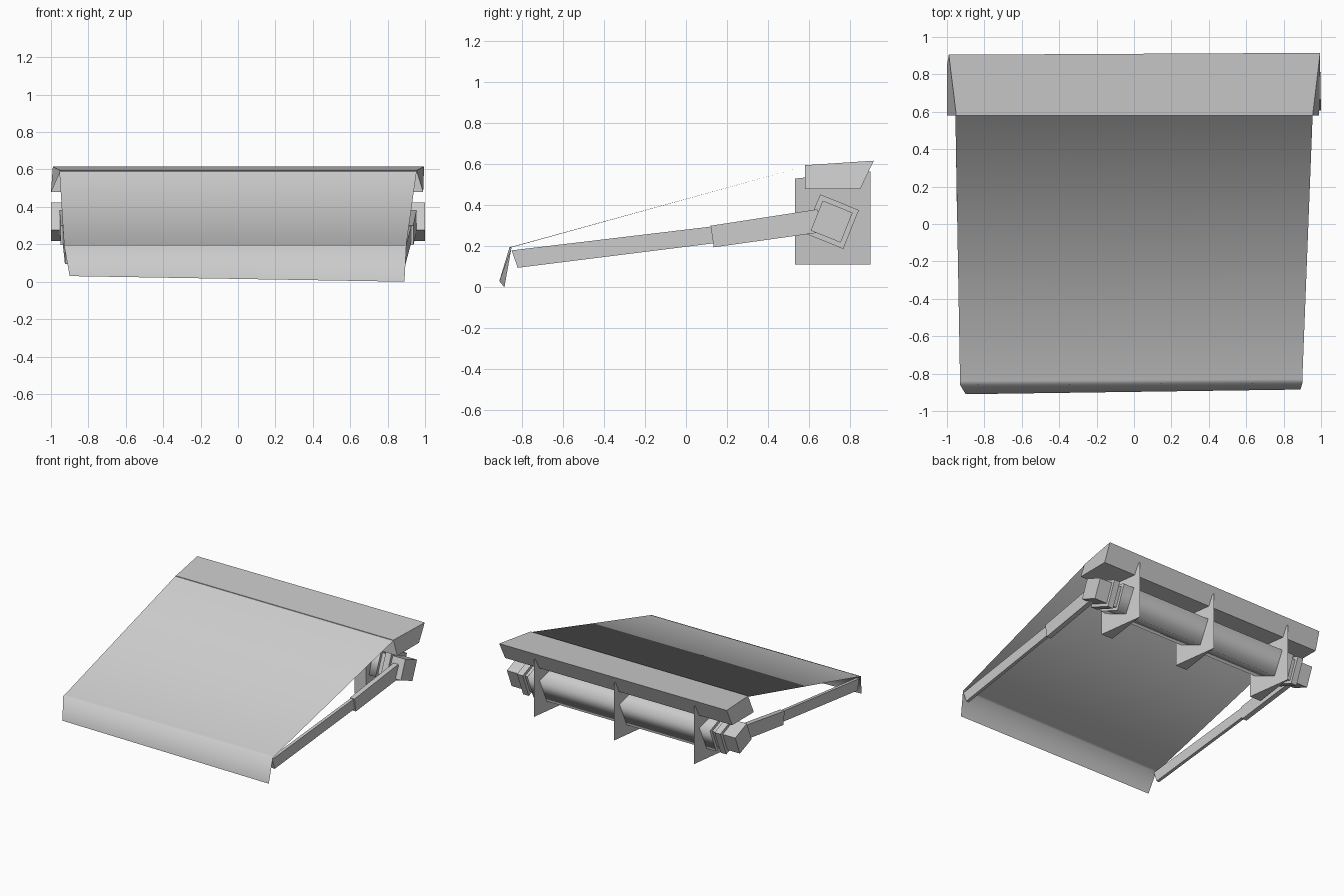
import bpy, bmesh
from math import radians
from mathutils import Matrix, Vector

if "Cube" in bpy.data.objects:
    bpy.data.objects.remove(bpy.data.objects["Cube"], do_unlink=True)

GREY = (0.6, 0.6, 0.6, 1)
grey = bpy.data.materials.new("plain_grey")
grey.use_nodes = True
grey.diffuse_color = GREY
grey.node_tree.nodes["Principled BSDF"].inputs["Base Color"].default_value = GREY


def finish(bm, name, solid=True):
    if solid:
        bmesh.ops.recalc_face_normals(bm, faces=bm.faces)
    mesh = bpy.data.meshes.new(name)
    bm.to_mesh(mesh)
    bm.free()
    mesh.materials.append(grey)
    obj = bpy.data.objects.new(name, mesh)
    bpy.context.collection.objects.link(obj)
    return obj


def loft(name, rings):
    """Closed solid between two matching outlines."""
    bm = bmesh.new()
    a, b = [[bm.verts.new(p) for p in ring] for ring in rings]
    bm.faces.new(a)
    bm.faces.new(b)
    for i in range(len(a)):
        j = (i + 1) % len(a)
        bm.faces.new((a[i], a[j], b[j], b[i]))
    return finish(bm, name)


def square_bar(name, x0, x1, side, smooth=False):
    """Square bar along x, turned about the roller axis."""
    bm = bmesh.new()
    bmesh.ops.create_cube(bm, size=1, matrix=Matrix.Translation(((x0 + x1) / 2, 0.71, 0.32))
                          @ Matrix.Rotation(radians(-22), 4, 'X')
                          @ Matrix.Diagonal((x1 - x0, side, side, 1)))
    for f in bm.faces:
        f.smooth = smooth and abs(f.normal.x) < 0.5
    return finish(bm, name)


# Cloth with hanging valance and a tiny upturned lip at the hood
left_edge = [(-0.90, -0.91, 0.03), (-0.93, -0.86, 0.195), (-0.93, -0.84, 0.20),
             (-0.955, 0.58, 0.59), (-0.955, 0.581, 0.594)]
right_edge = [(0.89, -0.885, 0.0), (0.90, -0.85, 0.195), (0.90, -0.83, 0.20),
              (0.955, 0.58, 0.59), (0.955, 0.581, 0.594)]
bm = bmesh.new()
rows = [(bm.verts.new(l), bm.verts.new(r)) for l, r in zip(left_edge, right_edge)]
for (a, b), (c, d) in zip(rows, rows[1:]):
    bm.faces.new((a, b, d, c)).smooth = True
finish(bm, "awning_cloth", solid=False)

# Hood over the roller: bottom outline, then top outline
loft("hood", [
    [(-1, 0.58, 0.48), (0.99, 0.58, 0.48), (0.99, 0.85, 0.48), (-1, 0.85, 0.48)],
    [(-0.95, 0.58, 0.595), (0.955, 0.58, 0.595), (0.995, 0.915, 0.617), (-0.99, 0.905, 0.615)],
])

# Roller, its core and the end collars
square_bar("roller", -0.8, 0.8, 0.204, smooth=True)
square_bar("roller_core", -1, 1, 0.157)
for side, s in (("left", 1), ("right", -1)):
    square_bar(side + "_collar", *sorted((0.84 * s, 0.89 * s)), 0.204)

# Wall brackets, wedge shaped in plan
for place, x in (("left", 0.7), ("middle", 0), ("right", -0.7)):
    loft(place + "_bracket", [
        [(x, 0.90, 0.11), (x - 0.05, 0.53, 0.11), (x + 0.05, 0.53, 0.11)],
        [(x, 0.90, 0.565), (x - 0.05, 0.53, 0.53), (x + 0.05, 0.53, 0.53)],
    ])

# Folding arms, each a thick rear sleeve and a slim front bar
sleeve = [(0.12, 0.30), (0.64, 0.38), (0.67, 0.27), (0.135, 0.195)]
bar = [(-0.85, 0.18), (0.14, 0.298), (0.14, 0.215), (-0.82, 0.095)]


def arm_part(name, profile, s, rear, front, thick):
    def ring(inset):
        return [(s * (front + (rear - front) * (y + 0.85) / 1.5 - inset), y, z)
                for y, z in profile]
    return loft(name, [ring(0), ring(thick)])


for side, s, front in (("left", 1, 0.895), ("right", -1, 0.925)):
    arm_part(side + "_arm_sleeve", sleeve, s, 0.955, front + 0.01, 0.04)
    arm_part(side + "_arm_bar", bar, s, 0.945, front, 0.025)
